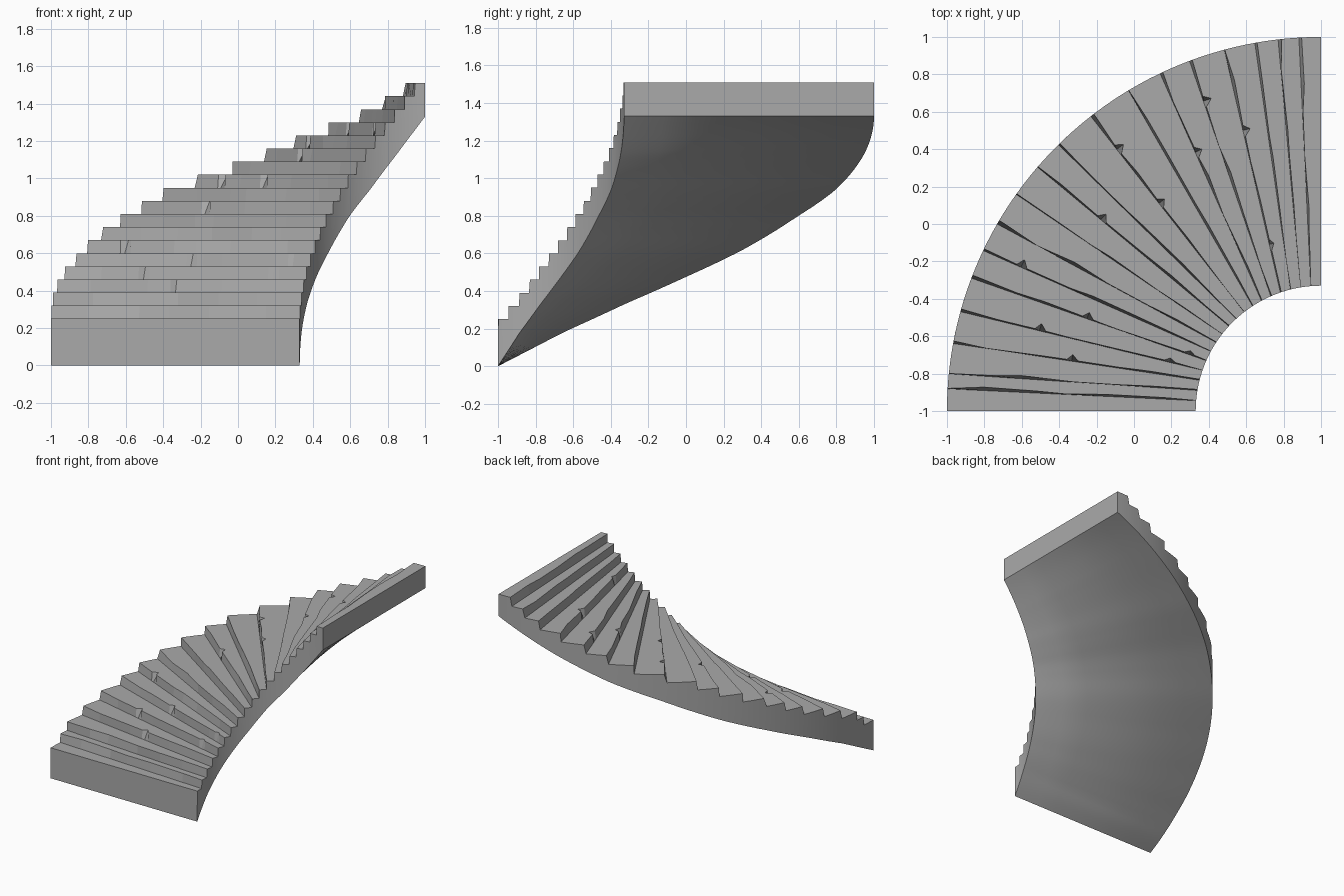
import bpy, bmesh, math, random
from mathutils import Vector

random.seed(4)
cube = bpy.data.objects.get("Cube")
if cube:
    bpy.data.objects.remove(cube)

CX, CY = 1.0, -1.0              # centre of the turn
R_IN, R_OUT = 0.67, 2.0
STEPS, FIRST_TOP, RISE = 19, 0.25, 0.07
SUBS = 3                        # wall segments per step
# riser angles at the outer wall, evenly spaced at the inner wall
OUTER = [0, 3.4, 5.7, 10.4, 15.4, 20.8, 25.4, 30, 35.4, 40.7, 45.4,
         52, 59, 64.5, 69.4, 75, 79.8, 83.4, 86.6, 90]
INNER = [90 * i / STEPS for i in range(STEPS + 1)]
# underside height by angle
SOFFIT = [(0, 0), (10, .18), (20, .335), (30, .475), (40, .61),
          (53, .8), (64, .94), (77, 1.13), (90, 1.33)]
# tips of the broken notches in the step edges
CHIPS = [(-.09, .4), (.32, .38), (-.18, .02), (-.6, -.22), (-.5, -.55),
         (-.25, -.5), (-.33, -.71), (.2, -.7), (.3, -.68), (.69, -.12),
         (.12, .1), (.38, .66), (.58, .5)]


def lerp(a, b, t):
    return a + (b - a) * t


def soffit_z(angle):
    for (a, za), (b, zb) in zip(SOFFIT, SOFFIT[1:]):
        if angle <= b:
            return lerp(za, zb, (angle - a) / (b - a))
    return SOFFIT[-1][1]


def polar(radius, angle, z):
    a = math.radians(angle)
    return Vector((CX - radius * math.cos(a), CY + radius * math.sin(a), z))


def turn(p, distance, z):
    """Move a point along the stair's curve by a distance."""
    dx, dy = CX - p.x, p.y - CY
    r = math.hypot(dx, dy)
    return polar(r, math.degrees(math.atan2(dy, dx) + distance / r), z)


bm = bmesh.new()
verts = {}


def vert(p):
    key = tuple(round(c, 5) for c in p)
    if key not in verts:
        verts[key] = bm.verts.new(p)
    return verts[key]


def face(points, smooth=False):
    loop = []
    for p in points:
        v = vert(p)
        if v not in loop:
            loop.append(v)
    if len(loop) > 2 and not bm.faces.get(loop):
        bm.faces.new(loop).smooth = smooth


# worn edge of every step: position along the riser -> setback
wear = []
for i in range(STEPS):
    amount = 0.002 if i == 0 else 0.024
    edge = {0.0: random.uniform(0, .006), 1.0: random.uniform(0, amount)}
    for k in range(1, 6):
        t = (k + random.uniform(-.3, .3)) / 6
        edge[t] = random.uniform(0, amount) * (0.3 + 0.7 * t)
    wear.append(edge)
for x, y in CHIPS:
    dx, dy = CX - x, y - CY
    t = (math.hypot(dx, dy) - R_IN) / (R_OUT - R_IN)
    angle = math.degrees(math.atan2(dy, dx))
    i = min(range(1, STEPS), key=lambda n: abs(lerp(INNER[n], OUTER[n], t) - angle))
    for s in [s for s in wear[i] if 0 < s < 1 and abs(s - t) < .05]:
        del wear[i][s]
    wear[i].update({t - .025: .006, t: .02 + .03 * t, t + .02: .006})

# base line and worn top line of each riser, from inner to outer wall
bases, noses = [], []
for i in range(STEPS + 1):
    top = FIRST_TOP + RISE * i
    low = top - RISE if i else 0
    a, b = polar(R_IN, INNER[i], low), polar(R_OUT, OUTER[i], low)
    if i == STEPS:
        bases.append([a, b])
        break
    ts = sorted(wear[i])
    bases.append([a.lerp(b, t) for t in ts])
    noses.append([turn(p, wear[i][t], top) for p, t in zip(bases[i], ts)])


def wall(i, radius, angles):
    """Side wall of one step; returns the tread's arc along it."""
    end = 0 if radius == R_IN else -1
    top = FIRST_TOP + RISE * i
    seg = [lerp(angles[i], angles[i + 1], j / SUBS) for j in range(SUBS + 1)]
    bottom = [polar(radius, a, soffit_z(a)) for a in seg]
    nose = noses[i][end]
    start = math.degrees(math.atan2(nose.y - CY, CX - nose.x))
    upper = [polar(radius, lerp(start, angles[i + 1], j / SUBS), top)
             for j in range(SUBS + 1)]
    upper[0], upper[-1] = nose, bases[i + 1][end]
    for j in range(SUBS):
        quad = [bottom[j], bottom[j + 1], upper[j + 1], upper[j]]
        face(quad + [bases[i][end]] if j == 0 else quad, True)
    return upper[1:-1]


for i in range(STEPS):
    # riser
    base, nose = bases[i], noses[i]
    for k in range(len(base) - 1):
        face([base[k], base[k + 1], nose[k + 1], nose[k]])
    # side walls and tread
    inner = wall(i, R_IN, INNER)
    outer = wall(i, R_OUT, OUTER)
    face(nose + outer + bases[i + 1][::-1] + inner[::-1])
    # underside
    for j in range(SUBS):
        rows = []
        for n in (j / SUBS, (j + 1) / SUBS):
            a, b = lerp(INNER[i], INNER[i + 1], n), lerp(OUTER[i], OUTER[i + 1], n)
            p, q = polar(R_IN, a, soffit_z(a)), polar(R_OUT, b, soffit_z(b))
            # the very first row meets the front face's divisions
            ts = sorted(wear[0])
            rows.append([p.lerp(q, t) for t in ts])
        for k in range(len(rows[0]) - 1):
            face([rows[0][k], rows[0][k + 1], rows[1][k + 1], rows[1][k]], True)

# upper end face
a, b = bases[STEPS]
under = [Vector((a.x, lerp(a.y, b.y, t), SOFFIT[-1][1])) for t in sorted(wear[0])]
face([a, b] + under[::-1])

bmesh.ops.remove_doubles(bm, verts=bm.verts, dist=1e-4)
bmesh.ops.recalc_face_normals(bm, faces=bm.faces)
for e in bm.edges:
    e.smooth = len(e.link_faces) == 2 and e.calc_face_angle(0) < 0.5

mesh = bpy.data.meshes.new("curved_stair")
bm.to_mesh(mesh)
bm.free()
stair = bpy.data.objects.new("curved_stair", mesh)
bpy.context.collection.objects.link(stair)

stone = bpy.data.materials.new("grey_stone")
stone.use_nodes = True
colour = (0.4, 0.4, 0.4, 1)
stone.diffuse_color = colour
stone.node_tree.nodes["Principled BSDF"].inputs["Base Color"].default_value = colour
mesh.materials.append(stone)
